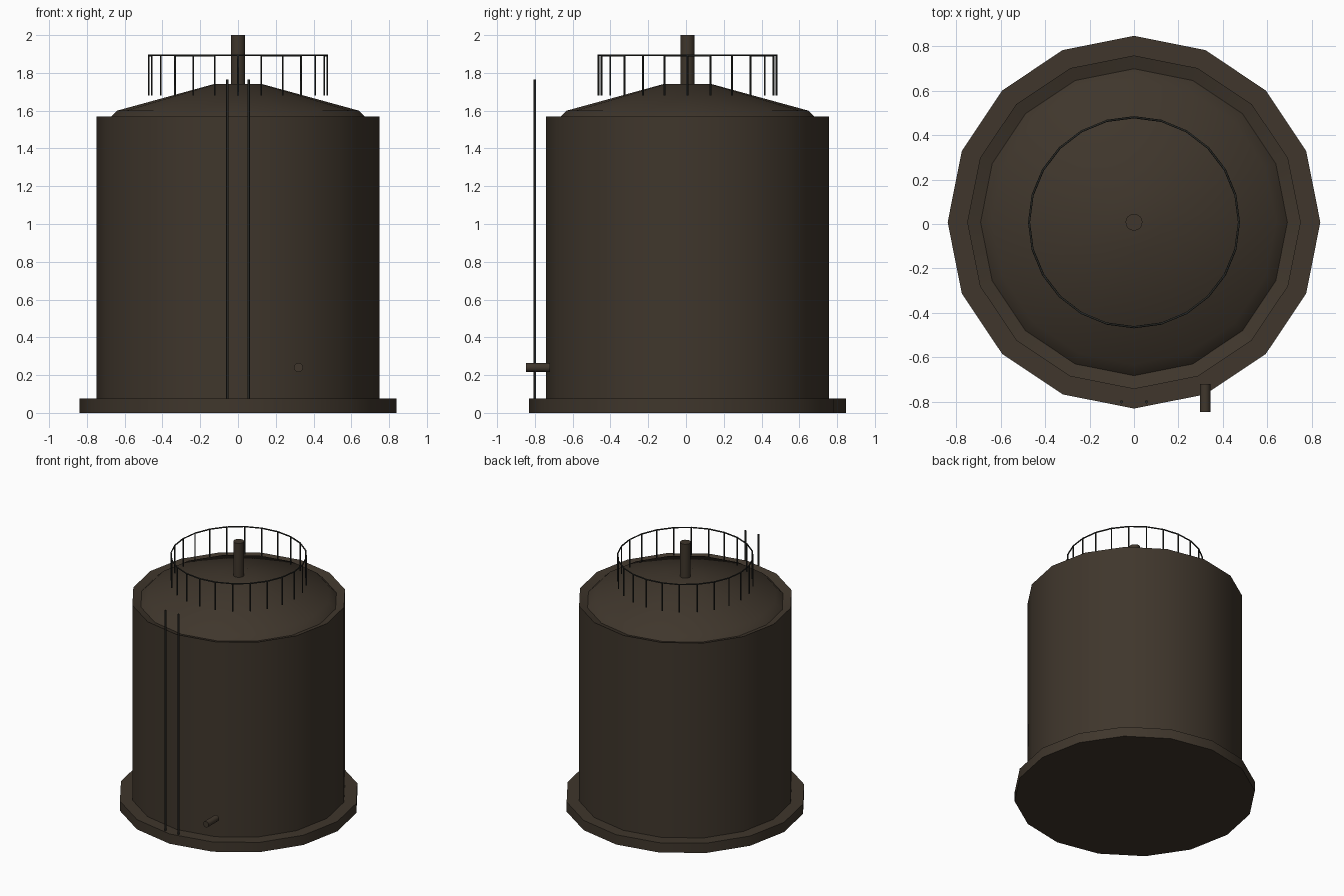
import bpy, bmesh, math
from mathutils import Vector

if "Cube" in bpy.data.objects:
    bpy.data.objects.remove(bpy.data.objects["Cube"])

CY = 0.008          # tank axis offset in y
SIDES = 16


def material(name, rgb):
    m = bpy.data.materials.new(name)
    m.diffuse_color = (*rgb, 1.0)
    m.use_nodes = True
    m.node_tree.nodes["Principled BSDF"].inputs["Base Color"].default_value = m.diffuse_color
    return m


BROWN = material("dark brown paint", (0.050, 0.037, 0.025))
STEEL = material("dark steel", (0.020, 0.021, 0.018))


def finish(name, bm, mat, angle=30):
    bmesh.ops.recalc_face_normals(bm, faces=bm.faces)
    me = bpy.data.meshes.new(name)
    bm.to_mesh(me)
    bm.free()
    me.materials.append(mat)
    ob = bpy.data.objects.new(name, me)
    bpy.context.collection.objects.link(ob)
    bpy.ops.object.select_all(action='DESELECT')
    ob.select_set(True)
    bpy.context.view_layer.objects.active = ob
    bpy.ops.object.shade_smooth_by_angle(angle=math.radians(angle))
    return ob


def lathe(name, profile, mat, sides=SIDES):
    """Closed solid turned from (radius, z) points, listed bottom to top."""
    bm = bmesh.new()
    rings = []
    for r, z in profile:
        rings.append([bm.verts.new((r * math.cos(2 * math.pi * i / sides),
                                    CY + r * math.sin(2 * math.pi * i / sides), z))
                      for i in range(sides)])
    for a, b in zip(rings, rings[1:]):
        for i in range(sides):
            j = (i + 1) % sides
            bm.faces.new((a[i], a[j], b[j], b[i]))
    bm.faces.new(rings[0])
    bm.faces.new(rings[-1])
    return finish(name, bm, mat)


def add_rod(bm, start, end, radius, sides):
    a, b = Vector(start), Vector(end)
    geo = bmesh.ops.create_cone(bm, cap_ends=True, segments=sides, radius1=radius,
                                radius2=radius, depth=(b - a).length)
    rot = Vector((0, 0, 1)).rotation_difference(b - a).to_matrix()
    bmesh.ops.rotate(bm, verts=geo["verts"], matrix=rot)
    bmesh.ops.translate(bm, verts=geo["verts"], vec=(a + b) / 2)


# Base slab
lathe("base_slab", [(0.838, 0), (0.838, 0.075)], BROWN)

# Tank wall with a slim sloped rim and a shallow conical roof
lathe("tank_body", [(0.75, 0.075), (0.75, 1.57), (0.69, 1.55),
                    (0.64, 1.60), (0.13, 1.74)], BROWN)

# Vent pipe on the roof
lathe("vent_pipe", [(0.038, 1.72), (0.038, 2.0)], BROWN)

# Guard rail: ring of posts and a top rail
N, R = 24, 0.472
pts = [(R * math.cos(2 * math.pi * i / N), CY + R * math.sin(2 * math.pi * i / N))
       for i in range(N)]
bm = bmesh.new()
for x, y in pts:
    add_rod(bm, (x, y, 1.68), (x, y, 1.893), 0.005, 6)
finish("railing_posts", bm, STEEL, 70)

bm = bmesh.new()
for i, (x, y) in enumerate(pts):
    x2, y2 = pts[(i + 1) % N]
    add_rod(bm, (x, y, 1.893), (x2, y2, 1.893), 0.005, 6)
finish("top_rail", bm, STEEL, 70)

# Two ladder rails up the front
bm = bmesh.new()
for x in (-0.056, 0.056):
    add_rod(bm, (x, -0.80, 0.07), (x, -0.80, 1.765), 0.007, 8)
finish("ladder_rails", bm, STEEL, 70)

# Outlet pipe low on the front
bm = bmesh.new()
add_rod(bm, (0.32, -0.846, 0.24), (0.32, -0.72, 0.24), 0.024, 12)
finish("outlet_pipe", bm, BROWN, 40)
